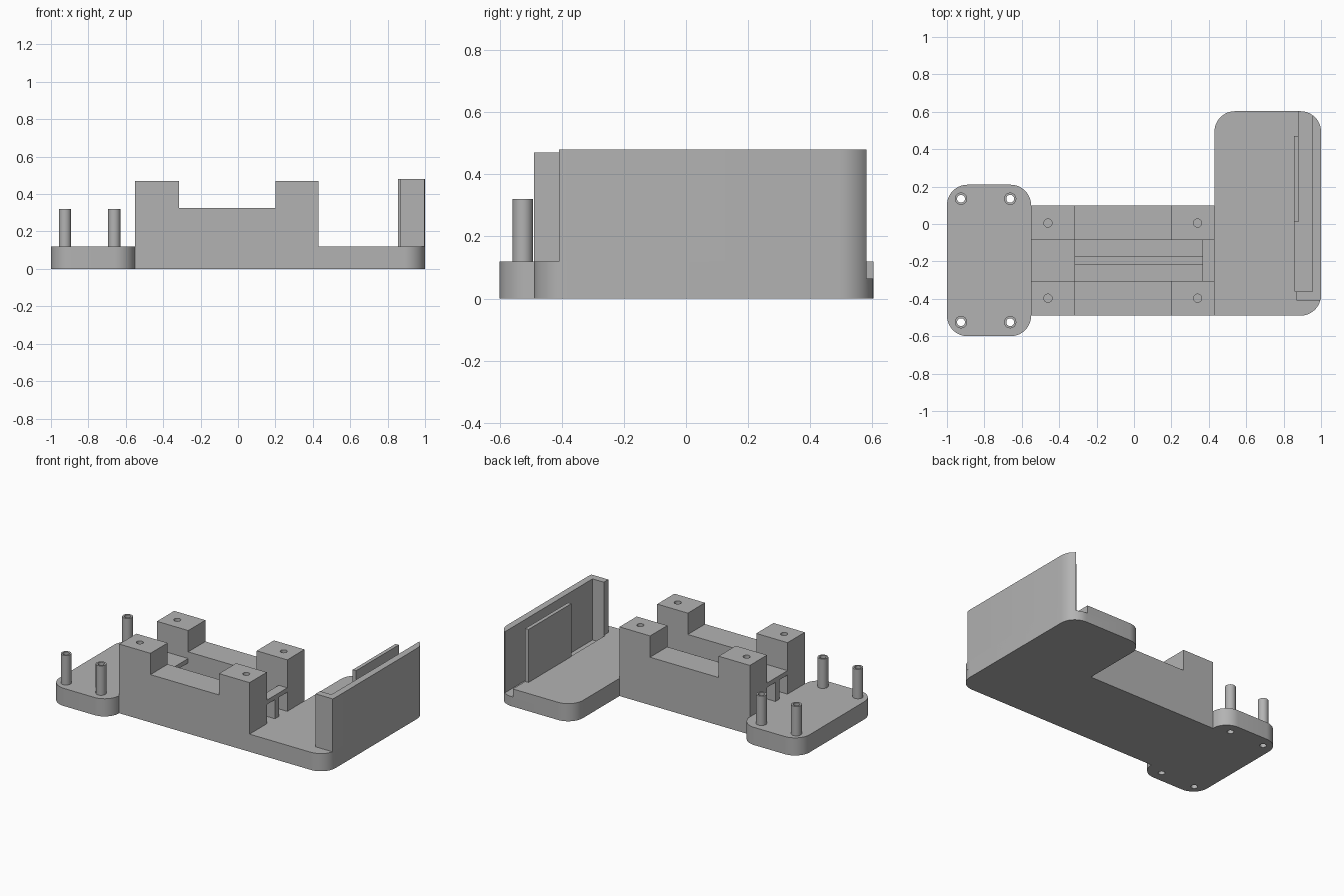
import bpy, bmesh, math

if "Cube" in bpy.data.objects:
    bpy.data.objects.remove(bpy.data.objects["Cube"])

grey = bpy.data.materials.new("plain grey")
grey.diffuse_color = (0.45, 0.45, 0.45, 1)
grey.use_nodes = True
grey.node_tree.nodes["Principled BSDF"].inputs["Base Color"].default_value = grey.diffuse_color


def prism(name, pts, lo, hi, axis="z"):
    """Extrude a closed outline along z (xy outline) or y (xz outline)."""
    bm = bmesh.new()
    put = (lambda p: (p[0], p[1], lo)) if axis == "z" else (lambda p: (p[0], lo, p[1]))
    face = bm.faces.new([bm.verts.new(put(p)) for p in pts])
    ext = bmesh.ops.extrude_face_region(bm, geom=[face])
    d = (0, 0, hi - lo) if axis == "z" else (0, hi - lo, 0)
    verts = [g for g in ext["geom"] if isinstance(g, bmesh.types.BMVert)]
    bmesh.ops.translate(bm, vec=d, verts=verts)
    bmesh.ops.recalc_face_normals(bm, faces=bm.faces)
    me = bpy.data.meshes.new(name)
    bm.to_mesh(me)
    bm.free()
    me.materials.append(grey)
    ob = bpy.data.objects.new(name, me)
    bpy.context.collection.objects.link(ob)
    return ob


def box(name, x0, x1, y0, y1, z0, z1):
    return prism(name, [(x0, y0), (x1, y0), (x1, y1), (x0, y1)], z0, z1)


def arc(cx, cy, r, a0, a1, n=12):
    return [(cx + r * math.cos(math.radians(a0 + (a1 - a0) * i / n)),
             cy + r * math.sin(math.radians(a0 + (a1 - a0) * i / n))) for i in range(n + 1)]


def circle(cx, cy, r):
    return arc(cx, cy, r, 0, 360, 24)[:-1]


def cut(ob, cutters):
    for c in cutters:
        m = ob.modifiers.new("cut", "BOOLEAN")
        m.object, m.operation, m.solver = c, "DIFFERENCE", "EXACT"
    bpy.context.view_layer.update()
    deps = bpy.context.evaluated_depsgraph_get()
    me = bpy.data.meshes.new_from_object(ob.evaluated_get(deps))
    ob.modifiers.clear()
    ob.data = me
    for c in cutters:
        bpy.data.objects.remove(c)


def smooth(ob):
    bpy.ops.object.select_all(action="DESELECT")
    ob.select_set(True)
    bpy.context.view_layer.objects.active = ob
    bpy.ops.object.shade_smooth_by_angle(angle=math.radians(30))


R, T = 0.11, 0.12                      # corner radius, base thickness
posts = [(x, y) for x in (-0.925, -0.662) for y in (-0.525, 0.135)]

# Base: left plate, middle and right plate in one outline
outline = (arc(-0.89, -0.49, R, 180, 270) + arc(-0.66, -0.49, R, 270, 360)
           + arc(0.89, -0.38, R, 270, 360) + arc(0.89, 0.493, R, 0, 90)
           + arc(0.54, 0.493, R, 90, 180) + [(0.43, 0.1)]
           + arc(-0.66, 0.1, R, 0, 90) + arc(-0.89, 0.1, R, 90, 180))
base = prism("base", outline, 0, T)
cut(base, [prism("hole_cutter", circle(x, y, 0.021), -0.1, 0.3) for x, y in posts]
    + [box("groove_cutter", 0.88, 0.955, -0.36, 0.7, 0.065, 0.3),
       box("wide_groove_cutter", 0.86, 0.90, -0.36, 0.01, 0.065, 0.3)])
smooth(base)

# Hollow standoffs on the left plate
for x, y in posts:
    post = prism("standoff", circle(x, y, 0.033), T, 0.32)
    cut(post, [prism("bore_cutter", circle(x, y, 0.021), 0, 0.5)])
    smooth(post)

# Two side rails with raised end blocks and screw holes
profile = [(-0.55, T), (0.43, T), (0.43, 0.47), (0.2, 0.47), (0.2, 0.325),
           (-0.315, 0.325), (-0.315, 0.47), (-0.55, 0.47)]
for name, y0, y1, hy in (("front_rail", -0.49, -0.305, -0.397), ("back_rail", -0.085, 0.1, 0.005)):
    rail = prism(name, profile, y0, y1, "y")
    cut(rail, [prism("screw_cutter", circle(x, hy, 0.022), 0.32, 0.6) for x in (-0.46, 0.34)])
    smooth(rail)

# Channel between the rails: bridges at both ends over a centre rib
box("left_bridge", -0.55, -0.315, -0.305, -0.085, 0.25, 0.28)
box("right_bridge", 0.365, 0.43, -0.305, -0.085, 0.25, 0.28)
box("centre_rib", -0.55, 0.43, -0.217, -0.175, T, 0.25)

# Side wall following the rounded back corner, with its front return
end = [(0.955, 0.493 + math.sqrt(R * R - 0.065 ** 2))]
corner = [p for p in arc(0.89, 0.493, R, 0, 90) if p[0] > 0.957]
wall = prism("side_wall", [(0.955, -0.36), (0.87, -0.36), (0.87, -0.408), (0.997, -0.408),
                           (1.0, -0.38)] + corner + end, 0.065, 0.48)
smooth(wall)

# Retaining panel standing beside the groove
box("retaining_panel", 0.855, 0.88, 0.01, 0.47, T, 0.48)
